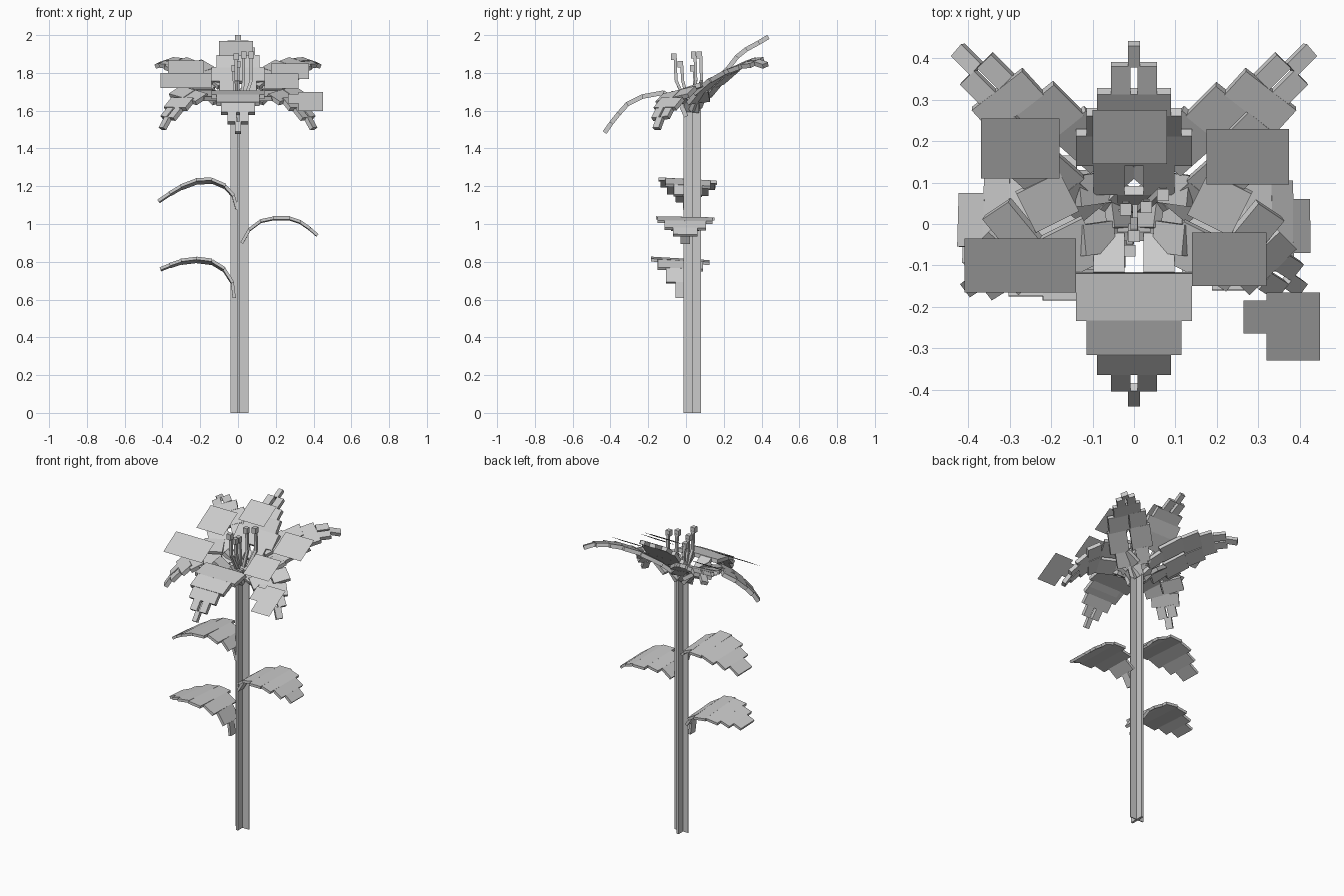
import bpy, bmesh
from mathutils import Vector, Matrix


def finish(bm, name):
    bmesh.ops.recalc_face_normals(bm, faces=bm.faces)
    me = bpy.data.meshes.new(name)
    bm.to_mesh(me)
    bm.free()
    ob = bpy.data.objects.new(name, me)
    bpy.context.collection.objects.link(ob)
    return ob


def box(bm, centre, ax, ay, az):
    # box from a centre and three full-length edge vectors
    m = Matrix((ax, ay, az)).transposed().to_4x4()
    m.translation = centre
    bmesh.ops.create_cube(bm, size=1, matrix=m)


def slab_chain(name, pts, rows, thick, slope):
    # chain of flat slabs along a path; slope tilts the slabs about x
    pts = [Vector(p) for p in pts]
    span = pts[-1] - pts[0]
    side = Vector((-span.y, span.x, 0)).normalized()
    side.z = slope * side.y
    side.normalize()
    bm = bmesh.new()
    for p, q, row in zip(pts, pts[1:], rows):
        d = q - p
        w = (side - d * side.dot(d) / d.length_squared).normalized()
        n = d.cross(w).normalized()
        for off, width in row:
            box(bm, (p + q) / 2 + w * off, d * 1.04, w * width, n * thick)
    return finish(bm, name)


# Stem: two crossed thin plates
bm = bmesh.new()
X, Y, Z = Vector((1, 0, 0)), Vector((0, 1, 0)), Vector((0, 0, 1))
box(bm, (0.007, 0.033, 0.82), X * 0.095, Y * 0.005, Z * 1.64)
box(bm, (0.003, 0.033, 0.82), X * 0.014, Y * 0.095, Z * 1.64)
finish(bm, "stem")

# Leaves: arched, stepped width
leaf_rows = [[(0, w)] for w in (0.05, 0.15, 0.24, 0.31, 0.29, 0.22, 0.13)]
leaves = [
    ("upper_leaf", 0.01, -0.06, [(-0.005, 1.08), (-0.025, 1.15), (-0.07, 1.20), (-0.14, 1.23),
                                 (-0.22, 1.225), (-0.30, 1.195), (-0.36, 1.16), (-0.42, 1.12)]),
    ("middle_leaf", -0.005, -0.02, [(0.02, 0.90), (0.06, 0.97), (0.12, 1.015), (0.19, 1.03),
                                    (0.27, 1.03), (0.33, 1.01), (0.38, 0.975), (0.42, 0.94)]),
    ("lower_leaf", -0.03, -0.06, [(-0.02, 0.61), (-0.03, 0.69), (-0.075, 0.76), (-0.14, 0.80),
                                  (-0.22, 0.81), (-0.30, 0.80), (-0.36, 0.78), (-0.41, 0.76)]),
]
for name, y, slope, xz in leaves:
    slab_chain(name, [(x, y, z) for x, z in xz], leaf_rows, 0.016, slope)

# Petals: front, back, and two mirrored pairs
petal_rows = [[(0, 0.08)], [(-0.06, 0.075), (0.06, 0.075)], [(0, 0.28)], [(0, 0.23)],
              [(0, 0.18)], [(-0.032, 0.046), (0.032, 0.046)], [(0, 0.03)]]
side_rows = [[(0, 0.08)], [(-0.06, 0.075), (0.06, 0.075)], [(-0.07, 0.11), (0.065, 0.12)],
             [(-0.055, 0.12), (0.06, 0.10)], [(0, 0.16)], [(-0.03, 0.05), (0.03, 0.05)], [(0, 0.04)]]
front = [(0.0, 1.57), (-0.03, 1.64), (-0.12, 1.695), (-0.23, 1.675), (-0.31, 1.635),
         (-0.355, 1.585), (-0.395, 1.535), (-0.43, 1.485)]
back = [(0.05, 1.62), (0.08, 1.68), (0.15, 1.75), (0.22, 1.82), (0.27, 1.885),
        (0.32, 1.925), (0.385, 1.96), (0.435, 1.99)]
slab_chain("front_petal", [(0, y, z) for y, z in front], petal_rows, 0.024, 0)
slab_chain("back_petal", [(0, y, z) for y, z in back], petal_rows, 0.024, 0)
front_side = [(0.02, 0.03, 1.60), (0.06, 0.03, 1.65), (0.13, 0.02, 1.70), (0.23, -0.03, 1.70),
              (0.29, -0.07, 1.66), (0.33, -0.11, 1.61), (0.37, -0.135, 1.56), (0.40, -0.155, 1.505)]
back_side = [(0.02, 0.05, 1.61), (0.06, 0.07, 1.66), (0.12, 0.12, 1.72), (0.21, 0.20, 1.79),
             (0.28, 0.27, 1.83), (0.33, 0.325, 1.85), (0.38, 0.375, 1.855), (0.425, 0.42, 1.84)]
for s, label in ((-1, "left"), (1, "right")):
    for kind, path, slope in (("front", front_side, 0.35), ("back", back_side, 0.45)):
        slab_chain(f"{kind}_{label}_petal", [(s * x, y, z) for x, y, z in path],
                   side_rows, 0.024, slope)

# Flat patches over the petals, all tilted alike: x0, x1, y0, y1, height at y = 0
patches = [(-0.10, 0.08, 0.145, 0.275, 1.80), (0.14, 0.32, -0.15, -0.02, 1.81),
           (-0.41, -0.14, -0.165, -0.035, 1.82), (-0.085, 0.115, -0.26, -0.17, 1.80),
           (0.32, 0.45, -0.33, -0.165, 1.80), (0.265, 0.32, -0.265, -0.185, 1.80),
           (-0.37, -0.18, 0.11, 0.255, 1.71), (0.175, 0.375, 0.095, 0.23, 1.71)]
bm = bmesh.new()
for x0, x1, y0, y1, h in patches:
    bm.faces.new([bm.verts.new((x, y, h + 0.61 * y))
                  for x, y in ((x0, y0), (x1, y0), (x1, y1), (x0, y1))])
finish(bm, "petal_patches")

# Stamens: thin sticks with small square heads
bm = bmesh.new()
for x, y, z in [(-0.01, -0.065, 1.90), (0.0, -0.03, 1.86), (0.03, 0.04, 1.91),
                (0.07, 0.07, 1.91), (-0.02, 0.035, 1.84)]:
    box(bm, (x, y, z - 0.015), X * 0.028, Y * 0.028, Z * 0.035)
    foot = Vector((x * 0.5, 0.02 + y * 0.4, 1.66))
    mid = Vector((x, y + 0.012, 1.76))
    for p, q in ((foot, mid), (mid, Vector((x, y + 0.008, z - 0.02)))):
        d = q - p
        w = d.cross(Y).normalized()
        box(bm, (p + q) / 2, w * 0.016, d.cross(w).normalized() * 0.016, d)
finish(bm, "stamens")
